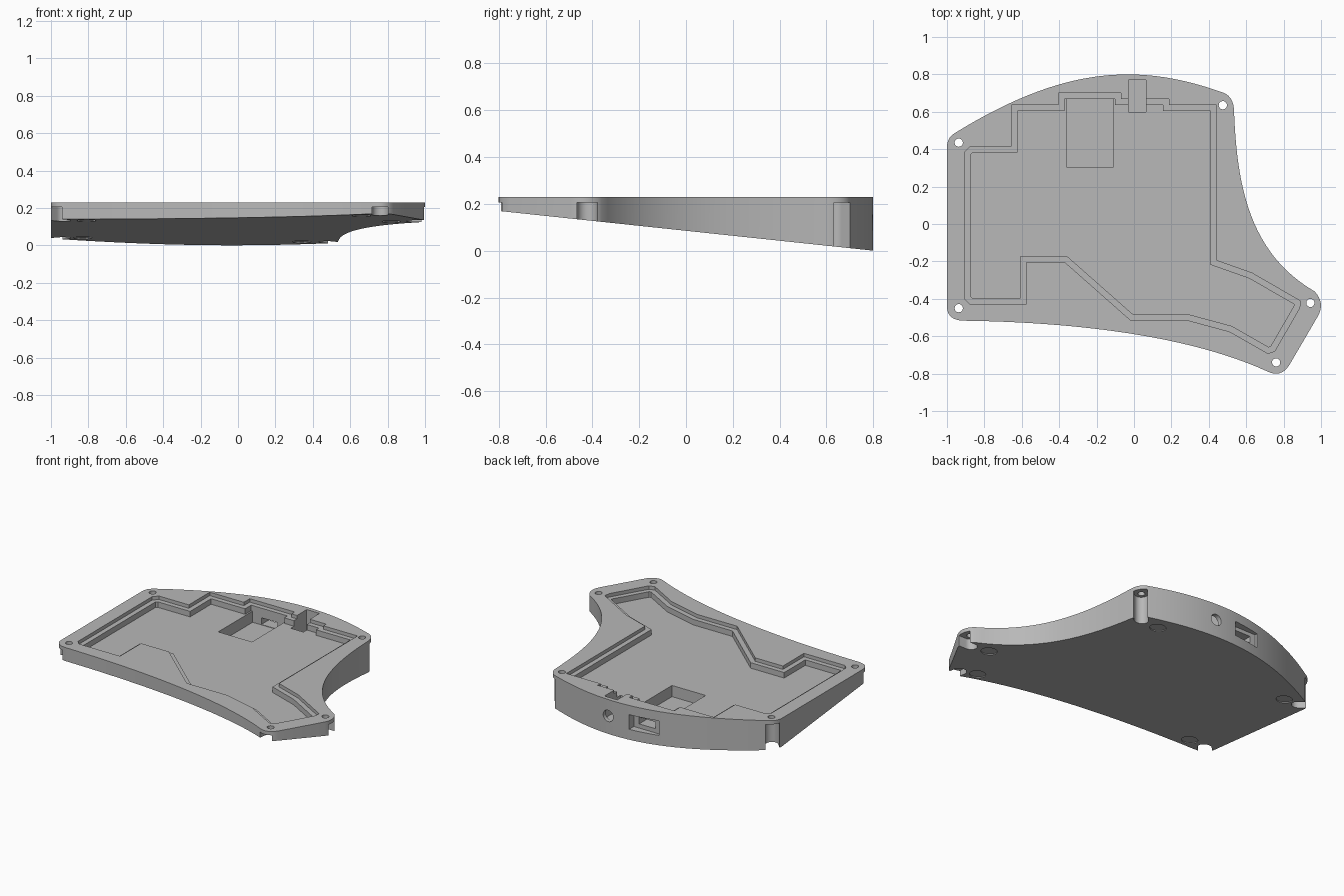
import bpy, bmesh, math
from mathutils import Vector, Matrix

old = bpy.data.objects.get("Cube")
if old:
    bpy.data.objects.remove(old, do_unlink=True)

TOP = 0.23
HOLE_R, BORE_R, FOOT_R = 0.022, 0.043, 0.05


def base_z(y):
    """Height of the tilted underside."""
    return 0.085 - 0.106 * y


def bezier(points, steps):
    """Points along a quadratic or cubic curve, both ends included."""
    result = []
    for i in range(steps + 1):
        t = i / steps
        level = [Vector(p) for p in points]
        while len(level) > 1:
            level = [a.lerp(b, t) for a, b in zip(level, level[1:])]
        result.append(level[0])
    return result


def circle(cx, cy, r, n=32):
    return [Vector((cx + r * math.cos(math.tau * i / n),
                    cy + r * math.sin(math.tau * i / n))) for i in range(n)]


def rectangle(x0, x1, y0, y1):
    return [Vector(p) for p in ((x0, y0), (x1, y0), (x1, y1), (x0, y1))]


def inset(poly, d):
    """Move every side of a clockwise outline inward by d."""
    result = []
    for i, p in enumerate(poly):
        a = (p - poly[i - 1]).normalized()
        b = (poly[(i + 1) % len(poly)] - p).normalized()
        na, nb = Vector((a.y, -a.x)), Vector((b.y, -b.x))
        result.append(p + (na + nb) * d / (1 + na.dot(nb)))
    return result


def prism(name, poly, low, high, sideways=False):
    """Extrude an outline; low and high are heights or functions of y."""
    low_f = low if callable(low) else lambda y: low
    high_f = high if callable(high) else lambda y: high
    bm = bmesh.new()
    bottom = [bm.verts.new((p.x, p.y, low_f(p.y))) for p in poly]
    top = [bm.verts.new((p.x, p.y, high_f(p.y))) for p in poly]
    bm.faces.new(bottom)
    bm.faces.new(top)
    for i in range(len(poly)):
        j = (i + 1) % len(poly)
        bm.faces.new((bottom[i], bottom[j], top[j], top[i]))
    bmesh.ops.recalc_face_normals(bm, faces=bm.faces)
    mesh = bpy.data.meshes.new(name)
    bm.to_mesh(mesh)
    bm.free()
    if sideways:
        mesh.transform(Matrix.Rotation(math.pi / 2, 4, 'X'))
    obj = bpy.data.objects.new(name, mesh)
    bpy.context.collection.objects.link(obj)
    return obj


def cut(body, cutter):
    """Subtract the cutter from the body and discard it."""
    cutter.hide_render = True
    mod = body.modifiers.new("cut", 'BOOLEAN')
    mod.operation = 'DIFFERENCE'
    mod.solver = 'EXACT'
    mod.object = cutter
    deps = bpy.context.evaluated_depsgraph_get()
    mesh = bpy.data.meshes.new_from_object(body.evaluated_get(deps))
    body.modifiers.clear()
    body.data = mesh
    bpy.data.objects.remove(cutter, do_unlink=True)


# Outer outline: long sweeping edges joined by rounded corners
outline = []
for curve, steps in (
        (((-0.91, -0.517), (-0.3, -0.525), (0.3, -0.6), (0.71, -0.787)), 24),
        (((0.71, -0.787), (0.785, -0.825), (0.83, -0.755)), 8),
        (((0.985, -0.49), (1.022, -0.42), (0.965, -0.36)), 8),
        (((0.965, -0.36), (0.62, -0.16), (0.55, 0.2), (0.535, 0.6)), 24),
        (((0.535, 0.6), (0.535, 0.69), (0.46, 0.708)), 8),
        (((0.46, 0.708), (0.0, 0.87), (-0.4, 0.83), (-0.96, 0.485)), 32),
        (((-0.96, 0.485), (-1.0, 0.46), (-1.0, 0.41)), 8),
        (((-1.0, -0.44), (-1.0, -0.515), (-0.91, -0.517)), 8)):
    for p in bezier(curve, steps):
        if not outline or (p - outline[-1]).length > 1e-4:
            outline.append(p)
if (outline[0] - outline[-1]).length < 1e-4:
    outline.pop()
case = prism("keyboard_case", outline, base_z, TOP)

# Stepped tray: shallow shelf, then the deeper floor
shelf = [Vector(p) for p in (
    (-0.905, -0.4), (-0.905, 0.385), (-0.875, 0.415), (-0.655, 0.415),
    (-0.655, 0.637), (-0.403, 0.637), (-0.403, 0.7), (-0.07, 0.7),
    (-0.07, 0.667), (0.187, 0.667), (0.187, 0.637), (0.44, 0.637),
    (0.44, -0.195), (0.63, -0.262), (0.89, -0.412), (0.885, -0.45),
    (0.752, -0.68), (0.715, -0.692), (0.51, -0.575), (0.28, -0.513),
    (-0.02, -0.513), (-0.37, -0.204), (-0.575, -0.204), (-0.575, -0.427),
    (-0.88, -0.427))]
cut(case, prism("shelf_cutter", shelf, 0.207, 0.4))
cut(case, prism("tray_cutter", inset(shelf, 0.032), 0.17, 0.4))

# Controller well and jack well
cut(case, prism("controller_cutter", rectangle(-0.36, -0.11, 0.305, 0.669), 0.095, 0.4))
cut(case, prism("jack_cutter", rectangle(-0.03, 0.065, 0.6, 0.77), 0.08, 0.4))

# Ports through the back wall: plug recess, slot and round jack hole
cut(case, prism("recess_cutter", rectangle(-0.335, -0.135, 0.07, 0.168), -0.95, -0.745, True))
cut(case, prism("slot_cutter", rectangle(-0.295, -0.175, 0.098, 0.143), -0.95, -0.65, True))
cut(case, prism("jack_hole_cutter", circle(0.018, 0.12, 0.038), -0.95, -0.7, True))

# Screw holes with counterbores that open outward, and foot recesses
for x, y, angle, foot_x, foot_y in (
        (-0.937, -0.45, 225, -0.81, -0.44),
        (-0.937, 0.435, 135, -0.83, 0.43),
        (0.475, 0.635, 45, 0.34, 0.63),
        (0.943, -0.422, 0, 0.82, -0.39),
        (0.76, -0.74, 270, 0.66, -0.69)):
    cut(case, prism("screw_cutter", circle(x, y, HOLE_R, 24), 0.1, 0.4))
    a = math.radians(angle)
    out = Vector((math.cos(a), math.sin(a)))
    side = Vector((-out.y, out.x)) * BORE_R
    centre = Vector((x, y))
    slot = [centre + out * 0.2 - side, centre + out * 0.2 + side]
    for i in range(17):
        t = a + math.pi / 2 + math.pi * i / 16
        slot.append(centre + Vector((math.cos(t), math.sin(t))) * BORE_R)
    cut(case, prism("bore_cutter", slot, -0.1, 0.205))
    cut(case, prism("foot_cutter", circle(foot_x, foot_y, FOOT_R), -0.1,
                    lambda v: base_z(v) + 0.006))

# Single grey plastic
grey = bpy.data.materials.new("grey_plastic")
grey.use_nodes = True
colour = (0.48, 0.48, 0.48, 1.0)
grey.diffuse_color = colour
grey.node_tree.nodes["Principled BSDF"].inputs["Base Color"].default_value = colour
case.data.materials.clear()
case.data.materials.append(grey)
for poly in case.data.polygons:
    poly.material_index = 0

bpy.ops.object.select_all(action='DESELECT')
case.select_set(True)
bpy.context.view_layer.objects.active = case
bpy.ops.object.shade_smooth_by_angle(angle=math.radians(30))
